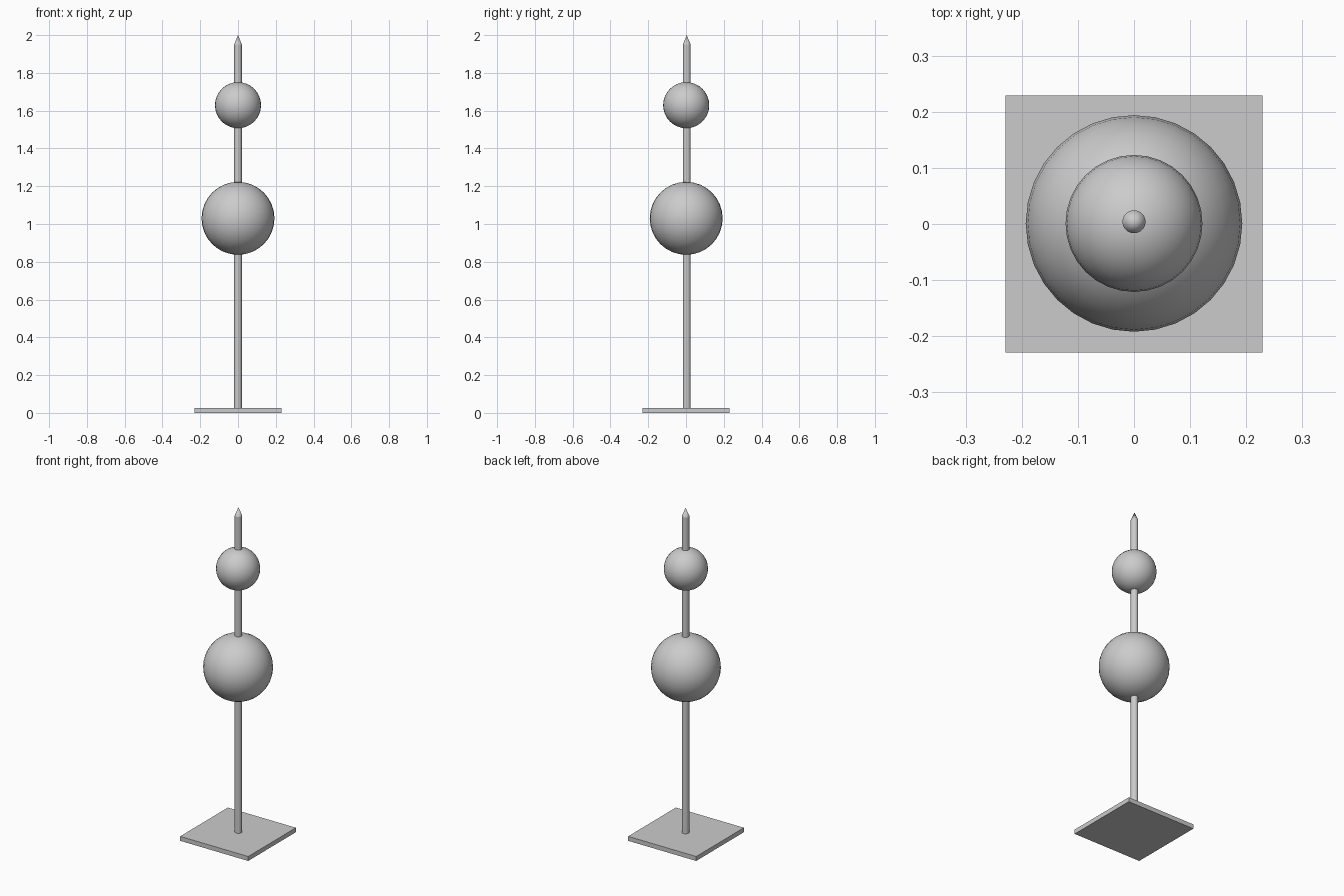
import bpy, math

if "Cube" in bpy.data.objects:
    bpy.data.objects.remove(bpy.data.objects["Cube"])

ROD_Y = 0.004


def finish(name, smooth=True):
    ob = bpy.context.object
    ob.name = name
    if smooth:
        bpy.ops.object.shade_smooth_by_angle(angle=math.radians(35))
    return ob


def ball(name, z, radius):
    bpy.ops.mesh.primitive_uv_sphere_add(segments=32, ring_count=16, radius=radius,
                                         location=(0, 0.001, z))
    return finish(name)


# square foot plate
bpy.ops.mesh.primitive_cube_add(size=1, location=(0, 0, 0.0135))
bpy.context.object.scale = (0.458, 0.458, 0.027)
finish("base_plate", smooth=False)

# upright rod
bpy.ops.mesh.primitive_cylinder_add(vertices=32, radius=0.0205, depth=1.93,
                                    end_fill_type='NOTHING',
                                    location=(0, ROD_Y, 0.02 + 1.93 / 2))
finish("rod")

# pointed tip
bpy.ops.mesh.primitive_cone_add(vertices=32, radius1=0.0205, radius2=0, depth=0.05,
                                end_fill_type='NOTHING', location=(0, ROD_Y, 1.975))
finish("tip")

# two balls threaded on the rod
ball("lower_ball", 1.03, 0.193)
ball("upper_ball", 1.629, 0.122)
